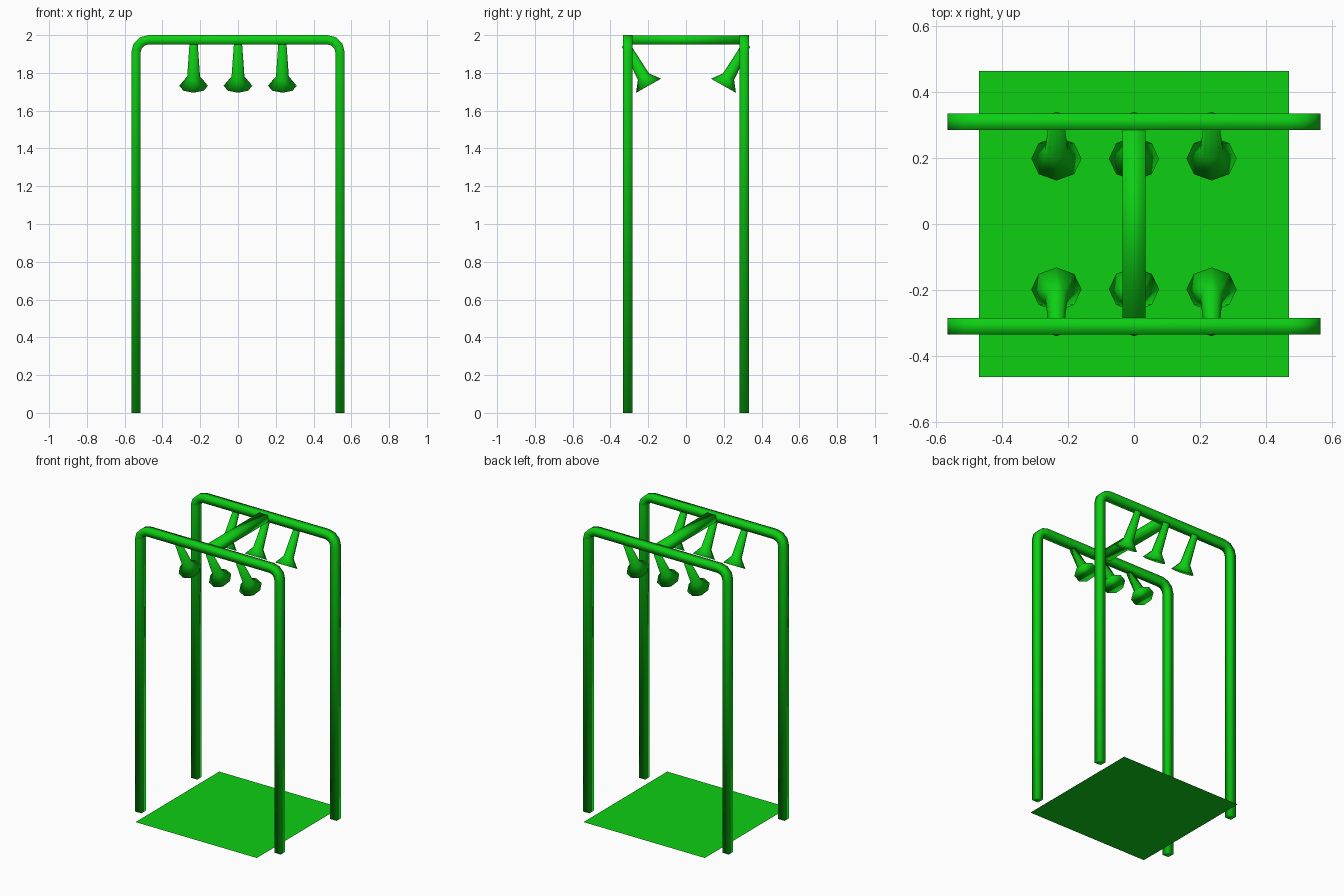
import bpy, bmesh
from math import sin, cos, pi
from mathutils import Vector

if "Cube" in bpy.data.objects:
    bpy.data.objects.remove(bpy.data.objects["Cube"])

green = bpy.data.materials.new("green_paint")
green.diffuse_color = (0.004, 0.62, 0.007, 1)
green.use_nodes = True
green.node_tree.nodes["Principled BSDF"].inputs["Base Color"].default_value = green.diffuse_color


def skin(name, rings, smooth=True):
    """Join equal-sized rings of points into a capped, soft-shaded mesh."""
    bm = bmesh.new()
    rings = [[bm.verts.new(p) for p in ring] for ring in rings]
    n = len(rings[0])
    for a, b in zip(rings, rings[1:]):
        for i in range(n):
            j = (i + 1) % n
            bm.faces.new((a[i], a[j], b[j], b[i]))
    bm.faces.new(rings[0][::-1])
    bm.faces.new(rings[-1])
    bmesh.ops.recalc_face_normals(bm, faces=bm.faces)
    for f in bm.faces:
        f.smooth = smooth
    me = bpy.data.meshes.new(name)
    bm.to_mesh(me)
    bm.free()
    me.materials.append(green)
    ob = bpy.data.objects.new(name, me)
    bpy.context.collection.objects.link(ob)
    return ob


def lathe_rings(origin, axis, profile, sides=8):
    """Round sections, each (distance along axis, radius), for an axis in the yz plane."""
    a = Vector(axis).normalized()
    u, v = Vector((1, 0, 0)), Vector((0, -a.z, a.y))
    return [[Vector(origin) + a * d + (u * cos(2 * pi * i / sides) + v * sin(2 * pi * i / sides)) * r
             for i in range(sides)] for d, r in profile]


# Square-tube arch: inner and outer outlines share the bend centres
X, Y, TOP, R, BEND, STEPS = 0.54, 0.309, 1.975, 0.025, 0.065, 3
half = [(X, 0, 0)]                                  # x, z, outward angle
for i in range(STEPS + 1):
    t = i * pi / 2 / STEPS
    half.append((X - BEND + BEND * cos(t), TOP - BEND + BEND * sin(t), t))
arch = half + [(-x, z, pi - t) for x, z, t in reversed(half)]

for side, label in ((-1, "front"), (1, "back")):
    y = side * Y
    skin(f"{label}_pipe_arch",
         [[(x + s * R * cos(t), y + d, z + s * R * sin(t))
           for s, d in ((-1, -R), (1, -R), (1, R), (-1, R))] for x, z, t in arch])
    # Shower heads angled down and inward
    for x, pos in ((-0.235, "left"), (0, "middle"), (0.235, "right")):
        skin(f"{label}_{pos}_shower_head",
             lathe_rings((x, side * 0.198, 1.732), (0, side * 0.49, 0.872),
                         [(0, 0.076), (0.055, 0.034), (0.25, 0.022)]))

# Wide flat cross bar joining the arches
W, H = 0.035, 0.024
skin("cross_bar", [[(sx * W, y, TOP + sz * H) for sx, sz in ((-1, -1), (1, -1), (1, 1), (-1, 1))]
                   for y in (-0.287, 0.287)])

# Floor mat
bpy.ops.mesh.primitive_plane_add(size=1)
mat = bpy.context.object
mat.name = "floor_mat"
mat.scale = (0.94, 0.926, 1)
mat.data.materials.append(green)
